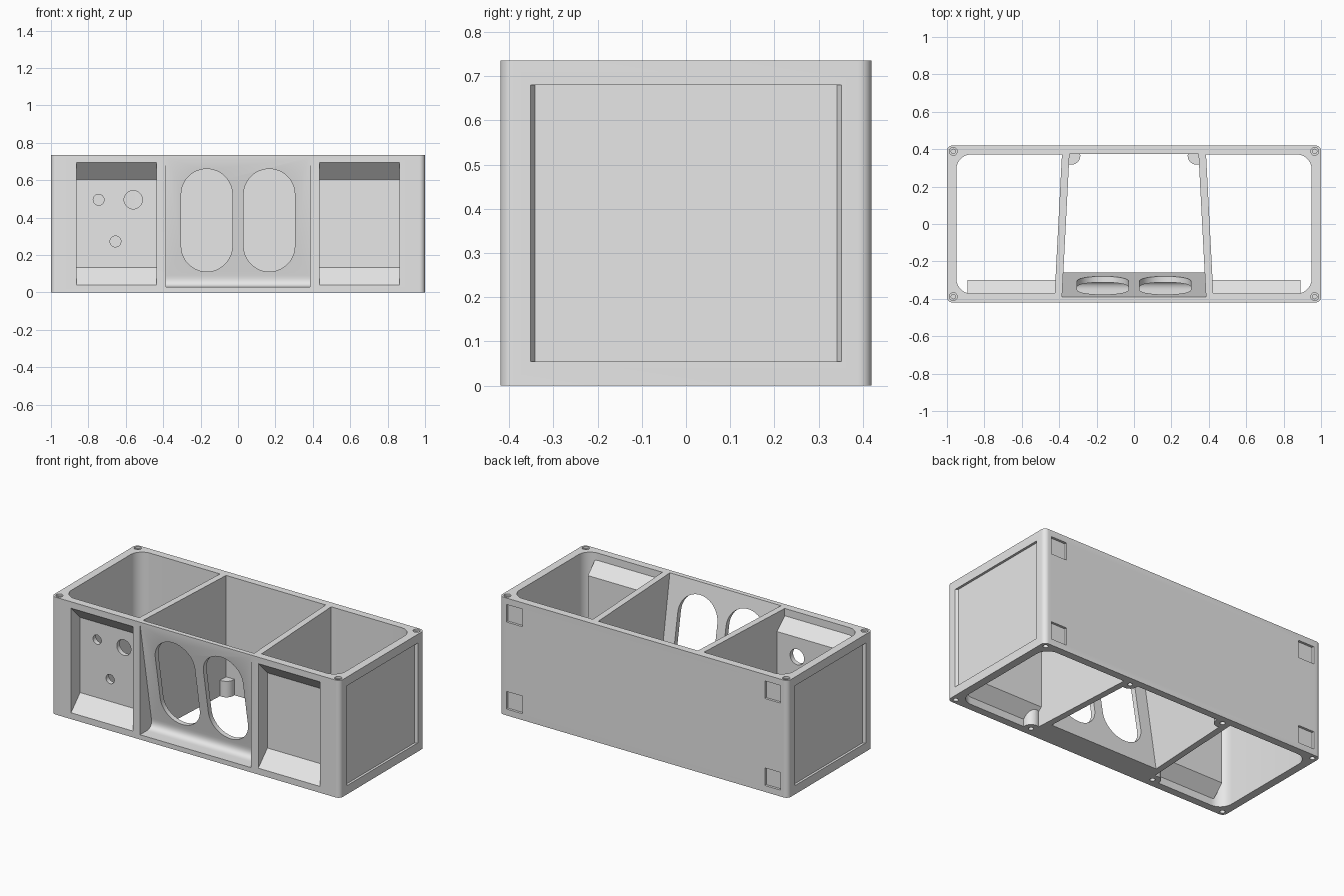
import bpy, bmesh, math

if "Cube" in bpy.data.objects:
    bpy.data.objects.remove(bpy.data.objects["Cube"])

H = 0.735
grey = bpy.data.materials.new("plain_grey")
grey.diffuse_color = (0.8, 0.8, 0.8, 1)
grey.use_nodes = True
grey.node_tree.nodes["Principled BSDF"].inputs["Base Color"].default_value = grey.diffuse_color


def mesh_object(name, bm):
    bmesh.ops.recalc_face_normals(bm, faces=bm.faces)
    me = bpy.data.meshes.new(name)
    bm.to_mesh(me)
    bm.free()
    ob = bpy.data.objects.new(name, me)
    bpy.context.collection.objects.link(ob)
    me.materials.append(grey)
    return ob


def loft(name, a, b):
    """Solid between two matching closed loops of 3D points."""
    bm = bmesh.new()
    va = [bm.verts.new(p) for p in a]
    vb = [bm.verts.new(p) for p in b]
    n = len(va)
    bm.faces.new(va)
    bm.faces.new(vb[::-1])
    for i in range(n):
        j = (i + 1) % n
        bm.faces.new((va[i], vb[i], vb[j], va[j]))
    return mesh_object(name, bm)


def prism(name, pts, axis, lo, hi):
    """Extrude a 2D outline along x, y or z."""
    put = {"x": lambda u, v, w: (w, u, v),
           "y": lambda u, v, w: (u, w, v),
           "z": lambda u, v, w: (u, v, w)}[axis]
    return loft(name, [put(u, v, lo) for u, v in pts], [put(u, v, hi) for u, v in pts])


def rect(x0, x1, y0, y1):
    return [(x0, y0), (x1, y0), (x1, y1), (x0, y1)]


def arc(cx, cy, r, a0, a1, n):
    return [(cx + r * math.cos(math.radians(a0 + (a1 - a0) * i / n)),
             cy + r * math.sin(math.radians(a0 + (a1 - a0) * i / n))) for i in range(n + 1)]


def circle(cx, cy, r, n=32):
    return arc(cx, cy, r, 0, 360, n)[:-1]


def boolean(other, op="DIFFERENCE"):
    mod = body.modifiers.new("boolean", "BOOLEAN")
    mod.operation, mod.solver, mod.object = op, "EXACT", other
    bpy.context.view_layer.objects.active = body
    bpy.ops.object.modifier_apply(modifier=mod.name)
    bpy.data.objects.remove(other)


def divider_x(y):
    """Inner face of the slanted dividers."""
    return 0.345 + (0.375 - y) * 0.052


# Outer block with rounded upright edges
r, X, Y = 0.03, 0.97, 0.39
body = prism("speaker_box", arc(X, Y, r, 0, 90, 8) + arc(-X, Y, r, 90, 180, 8)
             + arc(-X, -Y, r, 180, 270, 8) + arc(X, -Y, r, 270, 360, 8), "z", 0, H)

# End compartments, rounded at the outer corners
for s in (-1, 1):
    pts = [(divider_x(-0.372) + 0.04, -0.372)] + arc(0.87, -0.292, 0.08, -90, 0, 10) \
        + arc(0.87, 0.292, 0.08, 0, 90, 10) + [(divider_x(0.372) + 0.04, 0.372)]
    boolean(prism("end_cavity", [(s * x, y) for x, y in pts], "z", -0.1, H + 0.1))


# Middle compartment, with a sloping front side
def middle_loop(z):
    y = -0.26 - 0.177 * z
    return [(-divider_x(y), y, z), (divider_x(y), y, z),
            (divider_x(0.375), 0.375, z), (-divider_x(0.375), 0.375, z)]


boolean(loft("middle_cavity", middle_loop(-0.1), middle_loop(H + 0.1)))

# Sloping pocket in front of the middle panel, with a curved foot
A, C, B = (-0.355, 0.03), (-0.297, 0.03), (-0.292 - 0.177 * 0.09, 0.09)
foot = [tuple((1 - t) ** 2 * A[k] + 2 * t * (1 - t) * C[k] + t * t * B[k] for k in (0, 1))
        for t in [i / 8 for i in range(9)]]
boolean(prism("front_pocket", [(-0.47, 0.03)] + foot + [(-0.47, 0.178 / 0.177)],
              "x", -0.385, 0.385))

# Oval windows through the sloping panel
for x in (-0.167, 0.167):
    oval = arc(x, 0.523, 0.137, 0, 180, 24) + arc(x, 0.248, 0.137, 180, 360, 24)
    boolean(prism("oval_window", oval, "y", -0.5, -0.2))

for s in (-1, 1):
    # Inner shells of the front recesses
    lo, hi = sorted((s * 0.40, s * 0.89))
    boolean(prism("recess_shell", [(-0.40, 0.018), (-0.30, 0.118), (-0.30, 0.617), (-0.40, 0.717)],
                  "x", lo, hi), "UNION")
    # Screw posts beside the dividers
    for x, y in ((0.335, 0.365), (0.44, -0.365)):
        boolean(prism("screw_post", circle(s * x, y, 0.048), "z", 0, 0.1), "UNION")
    # Front recesses with sloping top and bottom
    lo, hi = sorted((s * 0.435, s * 0.863))
    boolean(prism("front_recess", [(-0.45, 0.01), (-0.42, 0.04), (-0.33, 0.132), (-0.33, 0.603),
                                   (-0.42, 0.695), (-0.45, 0.725)], "x", lo, hi))
    # Shallow side panels with bevelled upright edges
    boolean(prism("side_panel", [(s * 1.05, -0.383), (s * 1.05, 0.383),
                                 (s * 0.985, 0.342), (s * 0.985, -0.342)], "z", 0.055, 0.68))
    # Square foot pads on the back
    lo, hi = sorted((s * 0.84, s * 0.95))
    for z in (0.04, 0.585):
        boolean(prism("back_pad", rect(lo, hi, z, z + 0.11), "y", 0.405, 0.5))
    # Screw holes
    for y in (-0.388, 0.388):
        cx = s * 0.966
        boolean(prism("screw_hole", circle(cx, y, 0.012, 20), "z", H - 0.1, H + 0.05))
        boolean(prism("screw_rim", circle(cx, y, 0.021, 20), "z", H - 0.012, H + 0.05))
        boolean(prism("base_hole", circle(cx, y, 0.015, 20), "z", -0.05, 0.08))
    for x, y in ((0.335, 0.365), (0.44, -0.365)):
        boolean(prism("base_hole", circle(s * x, y, 0.015, 20), "z", -0.05, 0.05))

# Control holes in the left recess
for x, z, rad in ((-0.745, 0.495, 0.029), (-0.56, 0.495, 0.049), (-0.655, 0.272, 0.029)):
    boolean(prism("control_hole", circle(x, z, rad), "y", -0.4, -0.25))

# Smooth curves, sharp edges
bpy.ops.object.select_all(action="DESELECT")
body.select_set(True)
bpy.context.view_layer.objects.active = body
bpy.ops.object.shade_smooth_by_angle(angle=math.radians(30))
